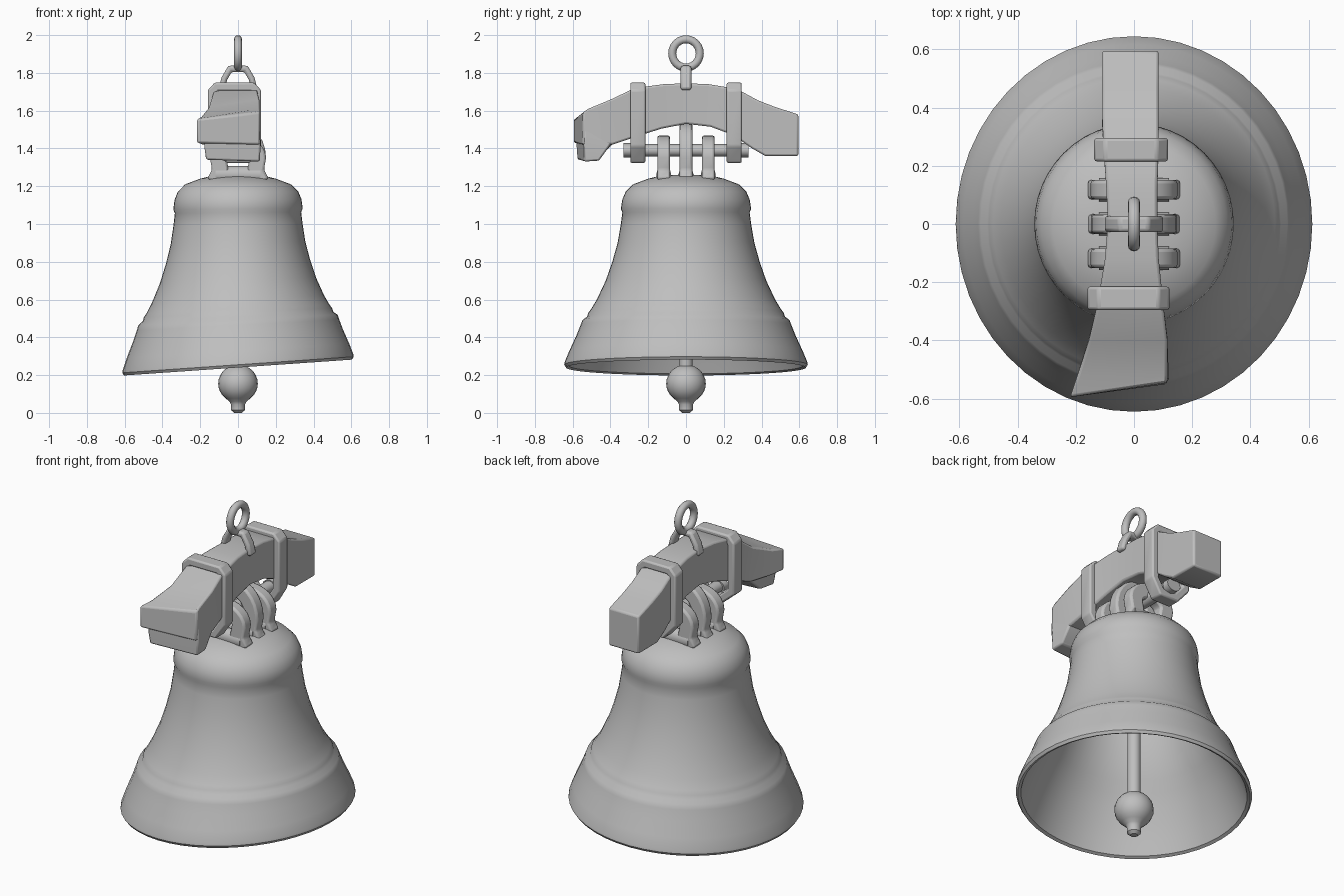
import bpy, bmesh
from math import sin, cos, pi, radians
from mathutils import Vector

if "Cube" in bpy.data.objects:
    bpy.data.objects.remove(bpy.data.objects["Cube"])

grey = bpy.data.materials.new("plain grey")
grey.use_nodes = True
GREY = (0.52, 0.52, 0.52, 1)
grey.diffuse_color = GREY
grey.node_tree.nodes["Principled BSDF"].inputs["Base Color"].default_value = GREY


def finish(name, bm, angle=40, bevel=0):
    bmesh.ops.recalc_face_normals(bm, faces=bm.faces)
    mesh = bpy.data.meshes.new(name)
    bm.to_mesh(mesh)
    bm.free()
    mesh.materials.append(grey)
    ob = bpy.data.objects.new(name, mesh)
    bpy.context.collection.objects.link(ob)
    if bevel:
        mod = ob.modifiers.new("worn edges", "BEVEL")
        mod.width, mod.segments = bevel, 2
    bpy.ops.object.select_all(action="DESELECT")
    ob.select_set(True)
    bpy.context.view_layer.objects.active = ob
    bpy.ops.object.shade_smooth_by_angle(angle=radians(angle))


def loft(bm, rings, closed=False):
    """Skin a list of equal-length rings, capping the ends if open."""
    rings = [[bm.verts.new(p) for p in ring] for ring in rings]
    n = len(rings[0])
    pairs = list(zip(rings, rings[1:]))
    if closed:
        pairs.append((rings[-1], rings[0]))
    for a, b in pairs:
        for i in range(n):
            j = (i + 1) % n
            bm.faces.new((a[i], a[j], b[j], b[i]))
    if not closed:
        bm.faces.new(rings[0])
        bm.faces.new(rings[-1])


def lathe(name, profile, steps=40, deform=None):
    bm = bmesh.new()
    rings = []
    for r, z in profile:
        ring = [Vector((r * cos(2 * pi * i / steps), r * sin(2 * pi * i / steps), z))
                for i in range(steps)]
        rings.append([deform(p) for p in ring] if deform else ring)
    loft(bm, rings)
    finish(name, bm)


def sweep(name, path, axis, wide, thick, sides=12, closed=False, square=False):
    """Sweep an ellipse or rectangle along a planar path with the given normal."""
    axis = Vector(axis)
    pts = [Vector(p) for p in path]
    n = len(pts)
    rings = []
    for i, p in enumerate(pts):
        a = pts[i - 1] if closed or i else p
        b = pts[(i + 1) % n] if closed or i < n - 1 else p
        d_in = (p - a).normalized() if p != a else (b - p).normalized()
        d_out = (b - p).normalized() if p != b else d_in
        t = (d_in + d_out).normalized()
        out = t.cross(axis) / max(0.6, t.dot(d_in))
        if square:
            ring = [p + axis * wide * u + out * thick * v
                    for u, v in ((1, 1), (-1, 1), (-1, -1), (1, -1))]
        else:
            ring = [p + axis * wide * cos(2 * pi * k / sides)
                    + out * thick * sin(2 * pi * k / sides) for k in range(sides)]
        rings.append(ring)
    bm = bmesh.new()
    loft(bm, rings, closed)
    finish(name, bm, bevel=0.012 if square else 0)


# Bell body: one thin lathed shell, mouth slightly tilted and narrowed sideways
def tilt(p):
    k = min(1, max(0, (1.2 - p.z) / 0.94))
    return Vector((p.x * (1 - 0.05 * k), p.y, p.z + 0.066 * p.x * k))


outer = [(0.02, 1.262), (0.14, 1.255), (0.2, 1.24), (0.28, 1.21), (0.32, 1.17),
         (0.337, 1.13), (0.345, 1.08), (0.337, 1.06), (0.345, 1.0), (0.362, 0.9),
         (0.39, 0.8), (0.425, 0.7), (0.472, 0.6), (0.502, 0.55), (0.517, 0.53),
         (0.524, 0.51), (0.548, 0.492), (0.558, 0.465), (0.58, 0.41), (0.617, 0.33),
         (0.642, 0.27), (0.645, 0.255), (0.635, 0.24)]
inner = [(0.618, 0.248), (0.59, 0.32), (0.555, 0.4), (0.52, 0.47), (0.485, 0.54),
         (0.447, 0.6), (0.4, 0.7), (0.365, 0.8), (0.338, 0.9), (0.32, 1.0),
         (0.313, 1.1), (0.298, 1.15), (0.26, 1.19), (0.15, 1.225), (0.02, 1.23)]
lathe("bell_body", outer + inner, 48, tilt)

# Clapper: rod, ball and tip
lathe("clapper_rod", [(0.036, 1.24), (0.036, 0.2)], 14)
ball = [(0.105 * sin(a), 0.155 + 0.1 * cos(a))
        for a in [pi * i / 14 for i in range(1, 12)]]
lathe("clapper_ball", ball + [(0.045, 0.06), (0.037, 0.045), (0.037, 0.015), (0.02, 0)], 20)

# Crown: thick squared lugs with a small eye around the pin, each on a solid foot
for label, y, top in (("front", -0.118, 1.425), ("middle", 0, 1.49), ("back", 0.118, 1.425)):
    arch = [(-0.125, y, 1.22), (-0.092, y, 1.28)]
    arch += [(-0.105 * cos(pi * i / 12), y, 1.35 + (top - 1.35) * sin(pi * i / 12))
             for i in range(13)]
    arch += [(0.092, y, 1.28), (0.125, y, 1.22)]
    sweep("crown_lug_" + label, arch, (0, 1, 0), 0.034, 0.043, square=True)
    sweep("crown_foot_" + label, [(-0.12, y, 1.26), (0.12, y, 1.26)], (0, 1, 0), 0.04, 0.047)

# Pin through the crown, with a knob at each end
sweep("crown_pin", [(0, -0.32, 1.39), (0, 0.32, 1.39)], (1, 0, 0), 0.035, 0.033)
for label, side in (("front", -1), ("back", 1)):
    sweep("pin_knob_" + label, [(0, side * 0.29, 1.39), (0, side * 0.33, 1.39)],
          (1, 0, 0), 0.045, 0.038)

# Arched wooden yoke: stations of top y, z, bottom y, z, left and right x
stations = [
    (-0.52, 1.61, -0.52, 1.42, -0.195, 0.115),
    (-0.4, 1.66, -0.39, 1.42, -0.155, 0.115),
    (-0.27, 1.72, -0.27, 1.46, -0.125, 0.1),
    (-0.12, 1.74, -0.13, 1.505, -0.1, 0.085),
    (0, 1.745, 0, 1.53, -0.09, 0.08),
    (0.12, 1.74, 0.13, 1.515, -0.095, 0.08),
    (0.27, 1.715, 0.25, 1.47, -0.105, 0.085),
    (0.38, 1.655, 0.35, 1.4, -0.11, 0.085),
    (0.47, 1.62, 0.42, 1.36, -0.11, 0.085),
    (0.595, 1.58, 0.595, 1.36, -0.11, 0.085),
]
# the front arm is twisted, so its left top edge sits lower
rings = [[(xl, ty, tz - (0.04 if ty < -0.3 else 0)), (xr, ty, tz), (xr, by, bz), (xl, by, bz)]
         for ty, tz, by, bz, xl, xr in stations]
# slanted front end
rings.insert(0, [(-0.22, -0.595, 1.555), (0.115, -0.545, 1.59),
                 (0.115, -0.55, 1.42), (-0.22, -0.595, 1.43)])
bm = bmesh.new()
loft(bm, rings)
finish("yoke_beam", bm, 30, 0.01)

# Broken lower block under the front end of the yoke
bm = bmesh.new()
loft(bm, [[(-0.18, -0.58, 1.5), (0.115, -0.54, 1.5), (0.11, -0.37, 1.5), (-0.14, -0.37, 1.5)],
          [(-0.18, -0.58, 1.41), (0.12, -0.54, 1.41), (0.115, -0.4, 1.42), (-0.145, -0.39, 1.42)],
          [(-0.17, -0.575, 1.34), (0.115, -0.54, 1.33), (0.115, -0.46, 1.335),
           (-0.155, -0.47, 1.345)]])
finish("yoke_front_block", bm, 30, 0.01)

# Metal straps around yoke and pin
for label, y, xl, xr in (("front", -0.255, -0.138, 0.1), ("back", 0.255, -0.115, 0.095)):
    loop = [(xl, y, 1.7), (xl + 0.025, y, 1.727), (xr - 0.025, y, 1.727), (xr, y, 1.7),
            (xr, y, 1.42), (0.05, y, 1.345), (-0.05, y, 1.345), (xl, y, 1.42)]
    sweep("strap_" + label, loop, (0, 1, 0), 0.04, 0.022, closed=True, square=True)

# Hanger bracket and ring
sweep("hanger_bracket", [(-0.088, 0, 1.71), (-0.072, 0, 1.77), (-0.042, 0, 1.822),
                         (0.042, 0, 1.822), (0.072, 0, 1.77), (0.088, 0, 1.71)],
      (0, 1, 0), 0.028, 0.016, square=True)
sweep("hanging_ring", [(0, 0.073 * cos(2 * pi * i / 24), 1.903 + 0.075 * sin(2 * pi * i / 24))
                       for i in range(24)], (1, 0, 0), 0.021, 0.021, closed=True)
